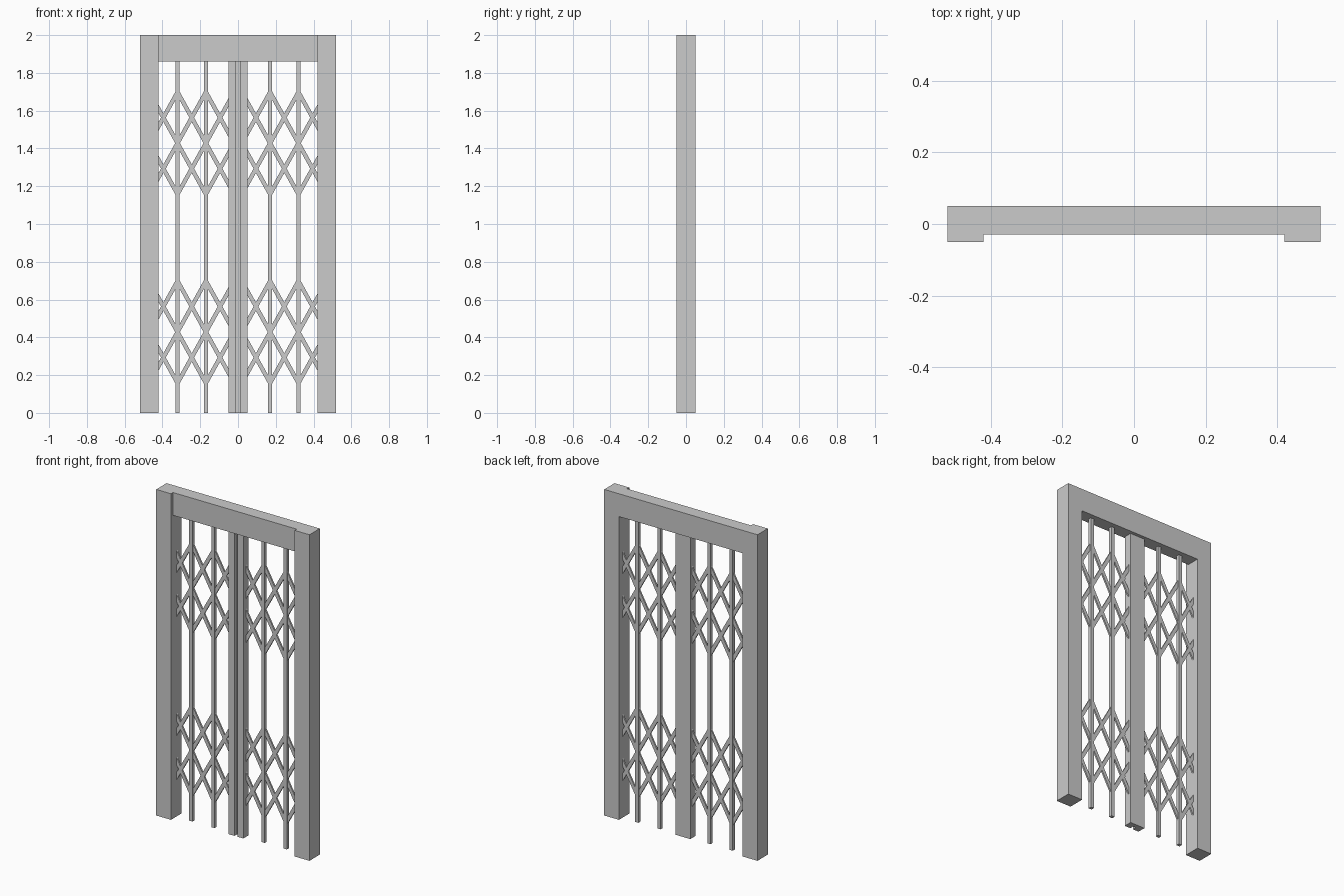
import bpy, bmesh
from mathutils import Vector

if "Cube" in bpy.data.objects:
    bpy.data.objects.remove(bpy.data.objects["Cube"])


def prism(bm, pts, direction):
    """Extrude a planar polygon along a direction vector."""
    face = bm.faces.new([bm.verts.new(p) for p in pts])
    ext = bmesh.ops.extrude_face_region(bm, geom=[face])
    verts = [g for g in ext["geom"] if isinstance(g, bmesh.types.BMVert)]
    bmesh.ops.translate(bm, verts=verts, vec=direction)


def box(bm, x0, x1, y0, y1, z0, z1):
    prism(bm, [(x0, y0, z0), (x1, y0, z0), (x1, y1, z0), (x0, y1, z0)], (0, 0, z1 - z0))


def finish(bm, name, mirror=False):
    bmesh.ops.recalc_face_normals(bm, faces=bm.faces)
    mesh = bpy.data.meshes.new(name)
    bm.to_mesh(mesh)
    bm.free()
    obj = bpy.data.objects.new(name, mesh)
    bpy.context.collection.objects.link(obj)
    if mirror:
        mod = obj.modifiers.new("Mirror", "MIRROR")
        mod.use_axis[0] = True
        mod.use_mirror_merge = False
    return obj


INNER, OUTER, LINTEL_Z = 0.42, 0.52, 1.86

# Side posts
bm = bmesh.new()
box(bm, INNER, OUTER, -0.05, 0.05, 0, 2)
finish(bm, "side_posts", mirror=True)

# Header, set back from the front of the posts
bm = bmesh.new()
box(bm, -INNER, INNER, -0.03, 0.05, LINTEL_Z, 2)
finish(bm, "header")

# Meeting stile with a groove down the front
bm = bmesh.new()
f, b, g = -0.02, 0.03, 0.005
prism(bm, [(-0.05, f, 0), (-0.01, f, 0), (-0.01, g, 0), (0.01, g, 0),
           (0.01, f, 0), (0.05, f, 0), (0.05, b, 0), (-0.05, b, 0)], (0, 0, LINTEL_Z))
finish(bm, "meeting_stile")

# Upright bars
bm = bmesh.new()
for x in (0.17, 0.32):
    box(bm, x - 0.011, x + 0.011, 0, 0.02, 0, LINTEL_Z)
finish(bm, "upright_bars", mirror=True)


# Folding lattice: diagonal strips between bar nodes, cut inside stile and post
def strip(bm, a, c, y0=0.005, y1=0.015, half=0.011):
    a, c = Vector((a[0], y0, a[1])), Vector((c[0], y0, c[1]))
    d = c - a
    lo = max(0, (0.04 - a.x) / d.x)
    hi = min(1, (0.43 - a.x) / d.x)
    a, c = a + d * lo, a + d * hi
    n = Vector((-d.z, 0, d.x)).normalized() * half
    prism(bm, [a + n, a - n, c - n, c + n], (0, y1 - y0, 0))


STEP = 0.27
RUNS = [((0.02, -1), (0.32, 1)), ((0.17, -1), (0.47, 1)),
        ((0.02, 0), (0.17, 1)), ((0.32, -1), (0.47, 0))]
for name, mid in (("lower_lattice", 0.428), ("upper_lattice", 1.428)):
    bm = bmesh.new()
    for (xa, la), (xc, lc) in RUNS:
        for s in (1, -1):
            strip(bm, (xa, mid + s * la * STEP), (xc, mid + s * lc * STEP))
    finish(bm, name, mirror=True)
